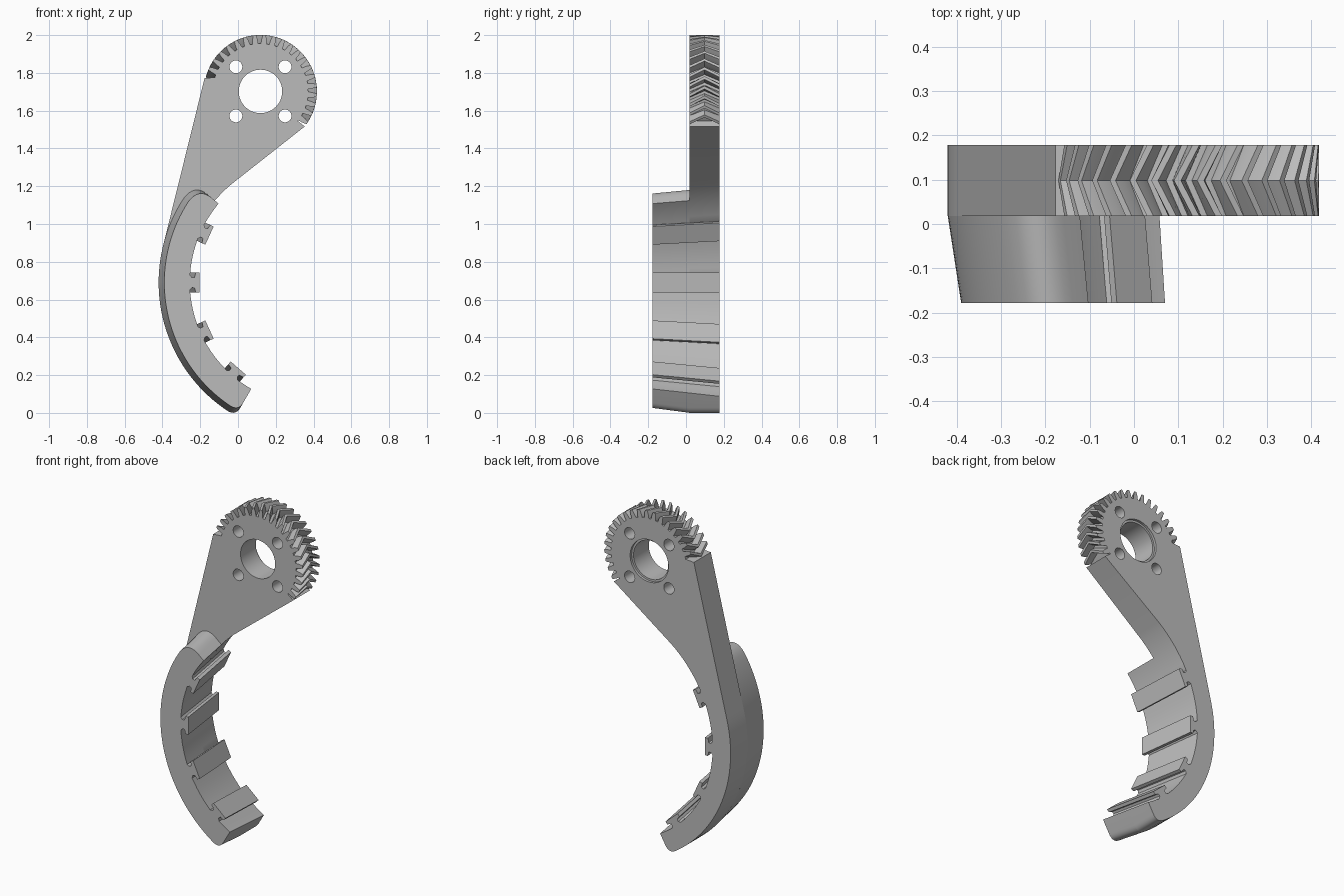
import bpy, bmesh
from math import sin, cos, radians, pi
from mathutils import Vector

if "Cube" in bpy.data.objects:
    bpy.data.objects.remove(bpy.data.objects["Cube"])

grey = bpy.data.materials.new("plain_grey")
grey.use_nodes = True
grey.diffuse_color = (0.5, 0.5, 0.5, 1)
grey.node_tree.nodes["Principled BSDF"].inputs["Base Color"].default_value = (0.5, 0.5, 0.5, 1)

FRONT, STEP, BACK = -0.178, 0.018, 0.178      # depth levels
GRIP = Vector((0.395, 0.69))                  # centre of the curved jaw
HUB = Vector((0.119, 1.702))                  # centre of the gear
R_IN, R_OUT, R_ROOT, R_TIP = 0.65, 0.785, 0.253, 0.299
TOP, END = 140, 240                           # jaw end angles
RIBS = (229, 204.5, 180, 155.5)
RIB_HALF = [(0.04, 0), (0.027, 0.011), (0.028, 0.025), (0.053, 0.031), (0.053, 0.05)]


def polar(c, r, a):
    return c + r * Vector((cos(radians(a)), sin(radians(a))))


def arc(c, r, a, b, n):
    return [polar(c, r, a + (b - a) * i / n) for i in range(n + 1)]


def rounded(p, corner, q, n=8):
    """Curve from p to q that rounds off a corner."""
    return [p.lerp(corner, i / n).lerp(corner.lerp(q, i / n), i / n) for i in range(n + 1)]


def taper(y):
    return 1 + 0.07 * (y - FRONT) / (BACK - FRONT)


def loft(bm, sections):
    """Join equal outlines, given as (depth, points), into a closed solid."""
    rings = [[bm.verts.new((p.x, y, p.y)) for p in pts] for y, pts in sections]
    n = len(rings[0])
    for a, b in zip(rings, rings[1:]):
        for i in range(n):
            j = (i + 1) % n
            bm.faces.new((a[i], a[j], b[j], b[i]))
    bm.faces.new(rings[0])
    bm.faces.new(rings[-1])


def make(name, solids):
    bm = bmesh.new()
    for sections in solids:
        loft(bm, sections)
    bmesh.ops.recalc_face_normals(bm, faces=bm.faces)
    mesh = bpy.data.meshes.new(name)
    bm.to_mesh(mesh)
    bm.free()
    mesh.materials.append(grey)
    ob = bpy.data.objects.new(name, mesh)
    bpy.context.collection.objects.link(ob)
    return ob


def activate(ob):
    bpy.ops.object.select_all(action='DESELECT')
    ob.select_set(True)
    bpy.context.view_layer.objects.active = ob


def inner_edge(s, last):
    """Inner jaw edge with T-shaped ribs, from the free end upward."""
    r, pts, start = R_IN * s, [], END
    for a in RIBS:
        gap = 3.6
        pts += arc(GRIP, r, start, a + gap, 6)[:-1]
        out = polar(Vector((0, 0)), 1, a)
        along = Vector((out.y, -out.x))
        rib = [(-t, d) for t, d in RIB_HALF] + RIB_HALF[::-1]
        pts += [GRIP + out * (r - d) + along * t for t, d in rib]
        start = a - gap
    return pts + arc(GRIP, r, start, last, 8)


def end_corner(r):
    return rounded(polar(GRIP, r, END - 3.6), polar(GRIP, r, END), polar(GRIP, r - 0.05, END))


# Jaw: tapered front part of the curved grip
def jaw_outline(s):
    r = R_OUT * s
    top = rounded(polar(GRIP, r - 0.09, TOP), polar(GRIP, r, TOP), polar(GRIP, r, TOP + 7))
    return top + arc(GRIP, r, TOP + 7, END - 3.6, 40)[1:-1] + end_corner(r) + inner_edge(s, TOP)


jaw = make("jaw", [[(y, jaw_outline(taper(y))) for y in (FRONT, STEP)]])


# Arm plate: grip back, straight arm and gear hub in one outline
def arm_outline(s):
    r = R_OUT * taper(STEP)
    pts = arc(GRIP, r, 165.8, END - 3.6, 36)[:-1] + end_corner(r) + inner_edge(s, 127)
    pts += [polar(HUB, R_TIP, -38.4)] + arc(HUB, R_ROOT, -38.4, 163, 64)
    return pts + [Vector((-0.177, 1.772))]


arm = make("arm_plate", [[(y, arm_outline(taper(y))) for y in (STEP, BACK)]])


# Bore, bolt holes and shallow bearing recess
def hole(c, r, y0, y1, n=48):
    ring = arc(c, r, 0, 360 - 360 / n, n - 1)
    return [(y0, ring), (y1, ring)]


bolts = [hole(HUB + Vector((x, z)), 0.034, -0.1, 0.3, 24)
         for x in (-0.13, 0.13) for z in (-0.13, 0.13)]
cutters = [make("hole_cutter", bolts + [hole(HUB, 0.115, -0.1, 0.3)]),
           make("recess_cutter", [hole(HUB, 0.127, BACK - 0.015, 0.3)])]
for cutter in cutters:
    cutter.hide_render = True
    mod = arm.modifiers.new("cut", 'BOOLEAN')
    mod.operation, mod.solver, mod.object = 'DIFFERENCE', 'EXACT', cutter
    activate(arm)
    bpy.ops.object.modifier_apply(modifier=mod.name)
    bpy.data.objects.remove(cutter)


# Herringbone gear teeth
def tooth(a):
    half = [(0.24, 3.7), (R_ROOT, 3.4), (0.276, 2.7), (R_TIP, 1.5)]
    profile = [(r, -w) for r, w in half] + half[::-1]
    return [(y, [polar(HUB, r, a + w + twist) for r, w in profile])
            for y, twist in ((STEP, 0), ((STEP + BACK) / 2, 8), (BACK, 0))]


teeth = make("gear_teeth", [tooth(-34 + 10 * i) for i in range(20)])

for ob in (jaw, arm, teeth):
    activate(ob)
    bpy.ops.object.shade_smooth_by_angle(angle=radians(25))
